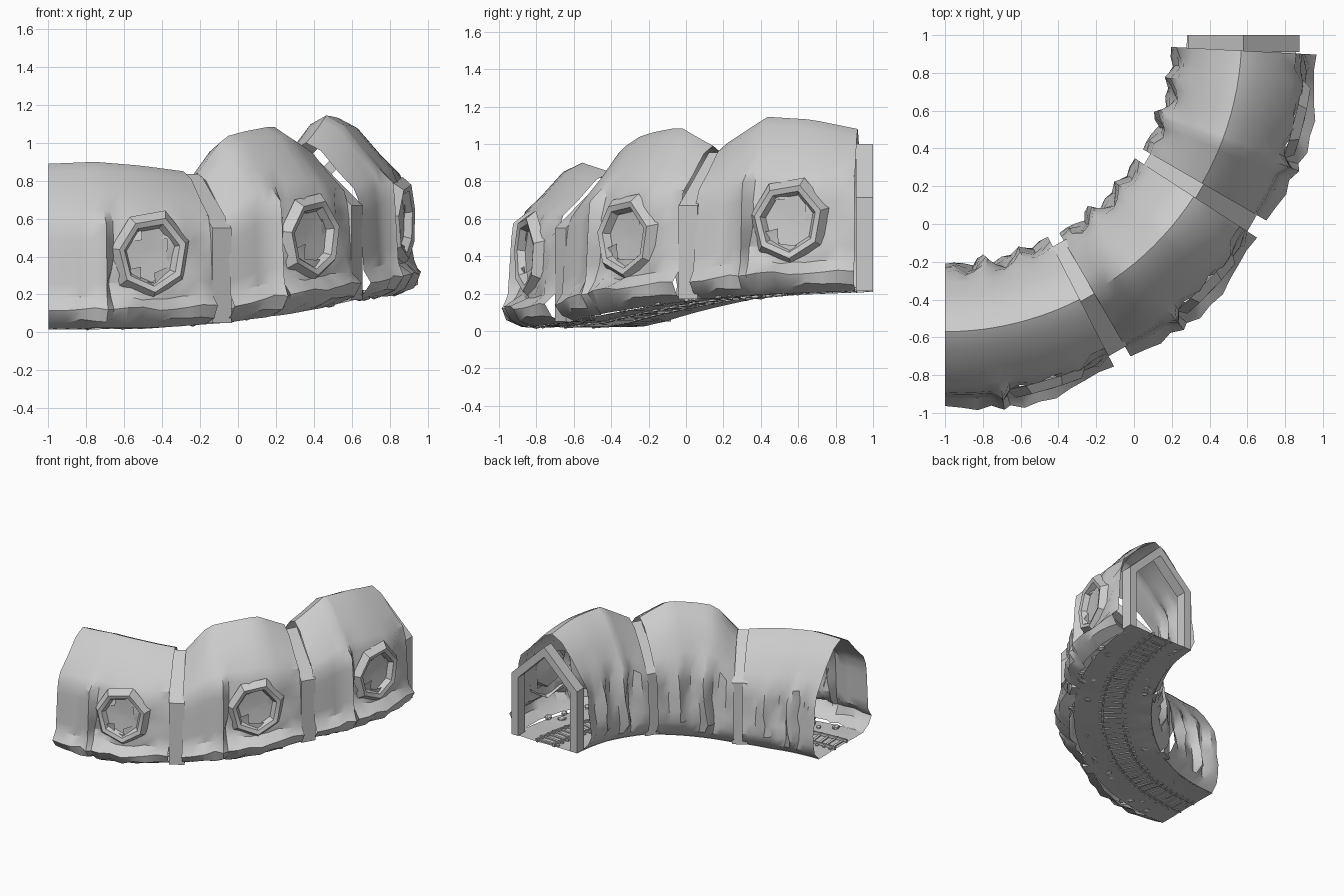
import bpy, bmesh, math, random
from mathutils import Vector, Matrix

if "Cube" in bpy.data.objects:
    bpy.data.objects.remove(bpy.data.objects["Cube"])

R = 1.57                      # centre line: quarter circle around (-1, 1)
TOP = [(0, .89), (9, .90), (18, .88), (27, .85), (30, .84), (36, 1.03), (41, 1.06), (49, 1.09),
       (57, .99), (60, 1.0), (69, 1.145), (78, 1.13), (87, 1.08), (90, 1.08)]
BASE = [(0, .02), (18, .025), (30, .05), (45, .11), (60, .17), (75, .20), (90, .215)]
# cross-section from outer foot over the roof to inner foot: radial offset, height fraction
PROFILE = [(.28, 0), (.36, .045), (.395, .12), (.35, .19), (.345, .27), (.34, .36), (.335, .45),
           (.33, .54), (.32, .63), (.29, .71), (.20, .81), (.09, .95), (0, 1),
           (-.09, .95), (-.19, .82), (-.26, .70), (-.31, .60), (-.325, .48),
           (-.335, .36), (-.345, .25), (-.36, .15), (-.34, .07), (-.28, 0)]


def lerp_table(table, t):
    for (a, va), (b, vb) in zip(table, table[1:]):
        if t <= b:
            return va + (vb - va) * (t - a) / (b - a)
    return table[-1][1]


def place(t, off, z):
    a = math.radians(t)
    return Vector((-1 + (R + off) * math.sin(a), 1 - (R + off) * math.cos(a), z))


def frame_matrix(t, off, z):
    return Matrix.Translation(place(t, off, z)) @ Matrix.Rotation(math.radians(t), 4, 'Z')


def make(name, bm, smooth=None):
    bmesh.ops.recalc_face_normals(bm, faces=bm.faces[:])
    me = bpy.data.meshes.new(name)
    bm.to_mesh(me)
    bm.free()
    ob = bpy.data.objects.new(name, me)
    bpy.context.collection.objects.link(ob)
    if smooth:
        bpy.ops.object.select_all(action='DESELECT')
        ob.select_set(True)
        bpy.context.view_layer.objects.active = ob
        bpy.ops.object.shade_smooth_by_angle(angle=math.radians(smooth))
    return ob


def skin(bm, rows, closed=False):
    vs = [[bm.verts.new(p) for p in row] for row in rows]
    for a, b in zip(vs, vs[1:]):
        n = len(a)
        for j in range(n if closed else n - 1):
            k = (j + 1) % n
            bm.faces.new((a[j], a[k], b[k], b[j]))
    return vs


# rocky tunnel shells, one per 30 degree section
STEPS = [0, 2.5, 5, 7.2, 9, 10, 12, 14.5, 17, 19.5, 22, 24.5, 27]
SHARDS = [.01, .03, -.02, -.03, .03, .05, -.02, -.03, .0, .045, -.02, .0, .02]   # inner wall pillars
for s, label in enumerate(("lower", "middle", "upper")):
    rng = random.Random(11)
    rows = []
    for u, shard in zip(STEPS, SHARDS):
        t = 30 * s + u
        inside = 0 < u < 27
        b, top = lerp_table(BASE, t), lerp_table(TOP, t)
        lean = rng.uniform(.25, .5)
        swell = math.sin(math.pi * u / 27)
        row = []
        for off, f in PROFILE:
            tt, z = t, b + f * (top - b)
            if off > 0 and .15 < f < .66:
                # flat panel, upright ridge, then broken rock
                off += .015 * swell + (.045 if u == 9 else .0) - (.01 if u > 9 else 0)
                if u > 9 and inside:
                    off += rng.uniform(-.025, .025)
                    tt += rng.uniform(-.5, .5)
                    z += rng.uniform(-.02, .02)
            elif off > 0 and f < .15:
                off += .045 * swell + rng.uniform(-.025, .015)
                z += rng.uniform(-.012, .012) * (f > 0)
            elif off < 0 and .1 < f < .66:
                off -= shard * max(0, 1 - abs(f - lean) / .4) + rng.uniform(-.012, .012)
                tt += (rng.uniform(-.6, .6) + 2 * (f - .4) * (shard > 0)) * inside
            row.append(place(tt, off, z))
        rows.append(row)
    bm = bmesh.new()
    skin(bm, rows)

    # open the wall and set in a heptagonal alcove with a raised rim
    t0 = 30 * s + 16.3
    z0 = lerp_table(BASE, t0) + .385
    mid = place(t0, .345, z0)
    hole = [f for f in bm.faces if (f.calc_center_median() - mid).length < .13]
    bmesh.ops.delete(bm, geom=hole, context='FACES')
    irregular = [random.Random(5 + k).uniform(.92, 1.1) for k in range(7)]
    rings = []
    for rad, off in ((.225, .335), (.185, .385), (.155, .375), (.135, .335), (.02, .325)):
        ring = []
        for k in range(7):
            a = 2 * math.pi * k / 7 + .3
            h = rad * irregular[k]
            ring.append(place(t0 + math.degrees(h * math.cos(a) / 1.92), off, z0 + 1.05 * h * math.sin(a)))
        rings.append(ring)
    vs = skin(bm, rings, closed=True)
    bm.faces.new(vs[-1])
    make(label + "_rock_shell", bm, 35)

# floor with slightly ragged edges
rng = random.Random(3)
rows = []
for i in range(49):
    t = 90 * i / 48
    b = lerp_table(BASE, t)
    rows.append([place(t, -.29 + .58 * k / 8, b + (0 if k in (0, 8) else rng.uniform(-.001, .005)))
                 for k in range(9)])
bm = bmesh.new()
skin(bm, rows)
make("floor", bm, 40)

# gabled timber frames at the section ends
for n, (t, w) in enumerate(((30, .325), (60, .325), (90, .295))):
    outer = [(-w, 0), (-w, .50), (0, .785), (w, .50), (w, 0)]
    inner = [(-w + .06, 0), (-w + .06, .475), (0, .705), (w - .06, .475), (w - .06, 0)]
    bm = bmesh.new()
    m = Matrix.Translation((-1, 1, lerp_table(BASE, t))) @ Matrix.Rotation(math.radians(t), 4, 'Z')
    back = -.10 if n < 2 else -.09
    front = .015 if n < 2 else 0
    # local +x runs along the track, local -y points outward
    rings = [[m @ Vector((x, -(R + .01 + o), z)) for x, o, z in
              ((back, ox, oz), (front, ox, oz), (front, ix, iz), (back, ix, iz))]
             for (ox, oz), (ix, iz) in zip(outer, inner)]
    vs = skin(bm, rings, closed=True)
    bm.faces.new(vs[0])
    bm.faces.new(vs[-1])
    make("timber_frame_%d" % (n + 1), bm)

# rails swept along the arc
for name, off in (("inner_rail", -.075), ("outer_rail", .075)):
    rows = []
    for i in range(31):
        t = 3 * i
        b = lerp_table(BASE, t)
        rows.append([place(t, off + dx, b + dz) for dx, dz in
                     ((-.007, -.006), (.007, -.006), (.007, .022), (-.007, .022))])
    bm = bmesh.new()
    vs = skin(bm, rows, closed=True)
    bm.faces.new(vs[0])
    bm.faces.new(vs[-1])
    make(name, bm)

# sleepers
bm = bmesh.new()
for i in range(40):
    t = 1.2 + 2.25 * i
    m = frame_matrix(t, rng.uniform(-.006, .006), lerp_table(BASE, t) + .004)
    bmesh.ops.create_cube(bm, size=1, matrix=m @ Matrix.Diagonal((.02, .21, .014, 1)))
make("sleepers", bm)

# loose flat stones along both floor edges
bm = bmesh.new()
for i in range(30):
    t = rng.uniform(3, 87)
    off = rng.uniform(.17, .31) if i % 3 else -rng.uniform(.15, .27)
    m = frame_matrix(t, off, lerp_table(BASE, t) + .008) @ Matrix.Rotation(rng.uniform(0, 6), 4, 'Z')
    bmesh.ops.create_icosphere(bm, subdivisions=1, radius=rng.uniform(.018, .036),
                               matrix=m @ Matrix.Diagonal((1.2, .8, .6, 1)))
make("loose_stones", bm)
